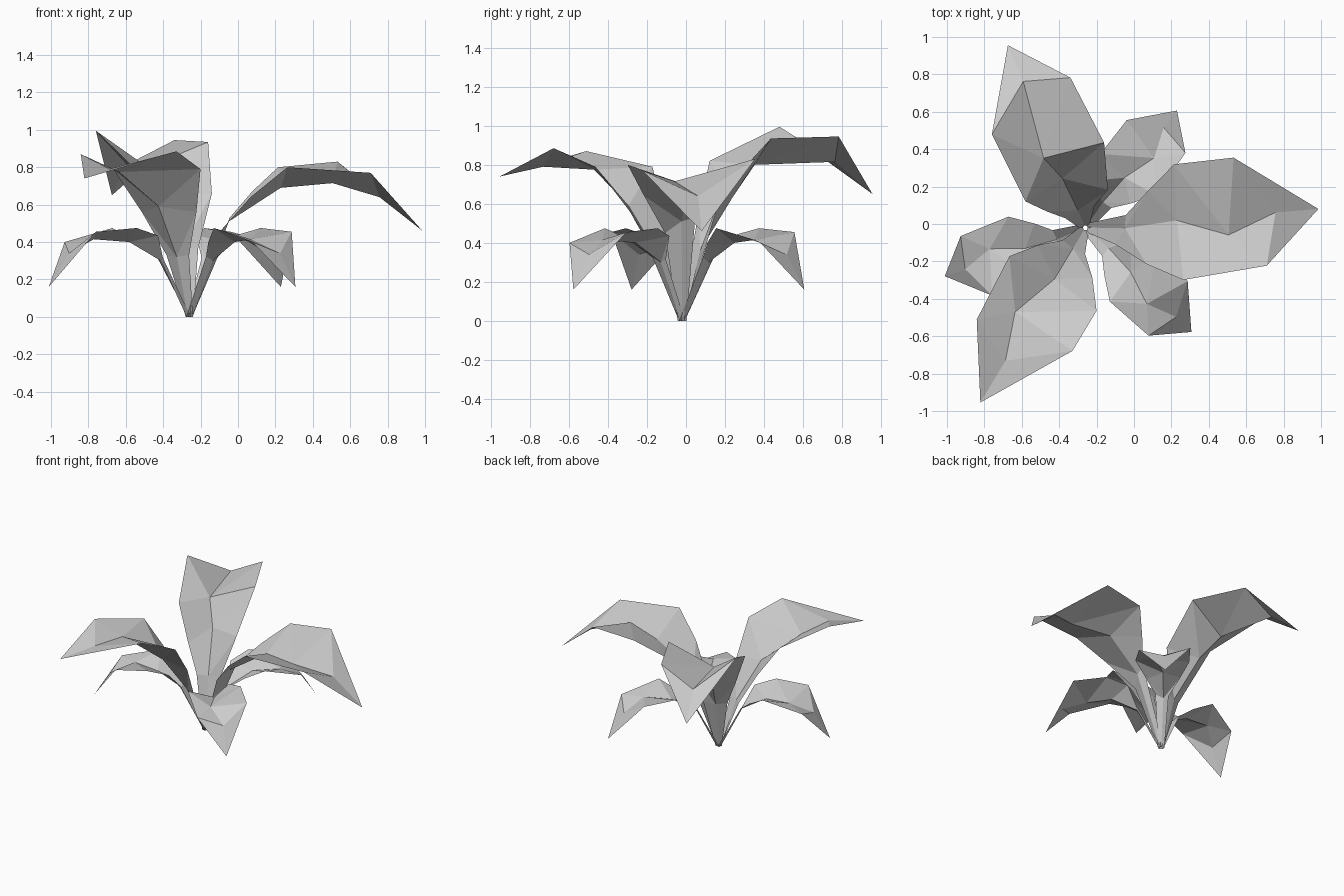
import bpy
from math import cos, sin, radians
from mathutils import Vector

cube = bpy.data.objects.get("Cube")
if cube:
    bpy.data.objects.remove(cube)

# One plain grey for the whole plant
grey = bpy.data.materials.new("leaf_grey")
grey.use_nodes = True
colour = (0.6, 0.6, 0.6, 1)
grey.diffuse_color = colour
grey.node_tree.nodes["Principled BSDF"].inputs["Base Color"].default_value = colour

CENTRE = Vector((-0.26, -0.02, 0))


def leaf(name, angle, midrib, left, right):
    """Folded leaf; points are (outward, leftward, up) from the plant's centre.

    The midrib runs neck, bend, middle, outer, tip; each edge runs neck, flare, inner, outer."""
    a = radians(angle)
    out, side, up = Vector((cos(a), sin(a), 0)), Vector((-sin(a), cos(a), 0)), Vector((0, 0, 1))
    verts = []

    def add(point):
        u, n, z = point
        verts.append(CENTRE + out * u + side * n + up * z)
        return len(verts) - 1

    foot = add((0.015, 0, 0))
    neck, bend, middle, outer, tip = [add(p) for p in midrib]
    faces = []
    for sign, edge in ((1, left), (-1, right)):
        stem = add((0.0, sign * 0.022, 0))
        low, flare, inner, wide = [add(p) for p in edge]
        half = [(foot, neck, low, stem), (neck, flare, low), (neck, bend, flare), (bend, inner, flare),
                (bend, middle, inner), (middle, wide, inner), (middle, outer, wide), (outer, tip, wide)]
        faces += half if sign > 0 else [f[::-1] for f in half]

    mesh = bpy.data.meshes.new(name)
    mesh.from_pydata(verts, [], faces)
    mesh.materials.append(grey)
    obj = bpy.data.objects.new(name, mesh)
    bpy.context.collection.objects.link(obj)


# Three tall leaves, each with its own lean
leaf("tall_leaf_left", 4.6,
     midrib=((0.21, -0.02, 0.51), (0.49, 0, 0.69), (0.76, -0.1, 0.715), (1.02, 0, 0.64), (1.25, 0, 0.46)),
     left=((0.22, 0.05, 0.53), (0.35, 0.17, 0.67), (0.5, 0.3, 0.8), (0.82, 0.31, 0.83)),
     right=((0.15, -0.1, 0.45), (0.31, -0.22, 0.64), (0.5, -0.32, 0.8), (0.95, -0.28, 0.77)))
leaf("tall_leaf_front", 239,
     midrib=((0.13, 0, 0.32), (0.32, 0, 0.59), (0.58, -0.09, 0.775), (0.83, 0, 0.79), (1.09, 0, 0.74)),
     left=((0.12, 0.07, 0.33), (0.21, 0.17, 0.56), (0.35, 0.28, 0.79), (0.6, 0.28, 0.885)),
     right=((0.12, -0.07, 0.33), (0.21, -0.17, 0.56), (0.34, -0.27, 0.79), (0.72, -0.245, 0.87)))
leaf("tall_leaf_back", 113,
     midrib=((0.1, 0, 0.36), (0.29, 0.01, 0.64), (0.43, 0.06, 0.8), (0.85, 0, 0.815), (1.06, 0, 0.65)),
     left=((0.09, 0.08, 0.37), (0.16, 0.155, 0.57), (0.255, 0.24, 0.82), (0.655, 0.265, 0.995)),
     right=((0.09, -0.09, 0.37), (0.14, -0.19, 0.66), (0.38, -0.27, 0.935), (0.77, -0.24, 0.945)))

# Three matching low leaves
for name, angle in (("back", 52), ("front", -44.5), ("right", 199)):
    leaf("low_leaf_" + name, angle,
         midrib=((0.165, 0.01, 0.3), (0.34, 0, 0.4), (0.52, -0.06, 0.415), (0.68, 0, 0.34), (0.795, 0, 0.16)),
         left=((0.165, 0.045, 0.315), (0.22, 0.125, 0.435), (0.36, 0.18, 0.475), (0.59, 0.18, 0.455)),
         right=((0.17, -0.045, 0.325), (0.25, -0.11, 0.4), (0.37, -0.19, 0.475), (0.645, -0.175, 0.4)))
